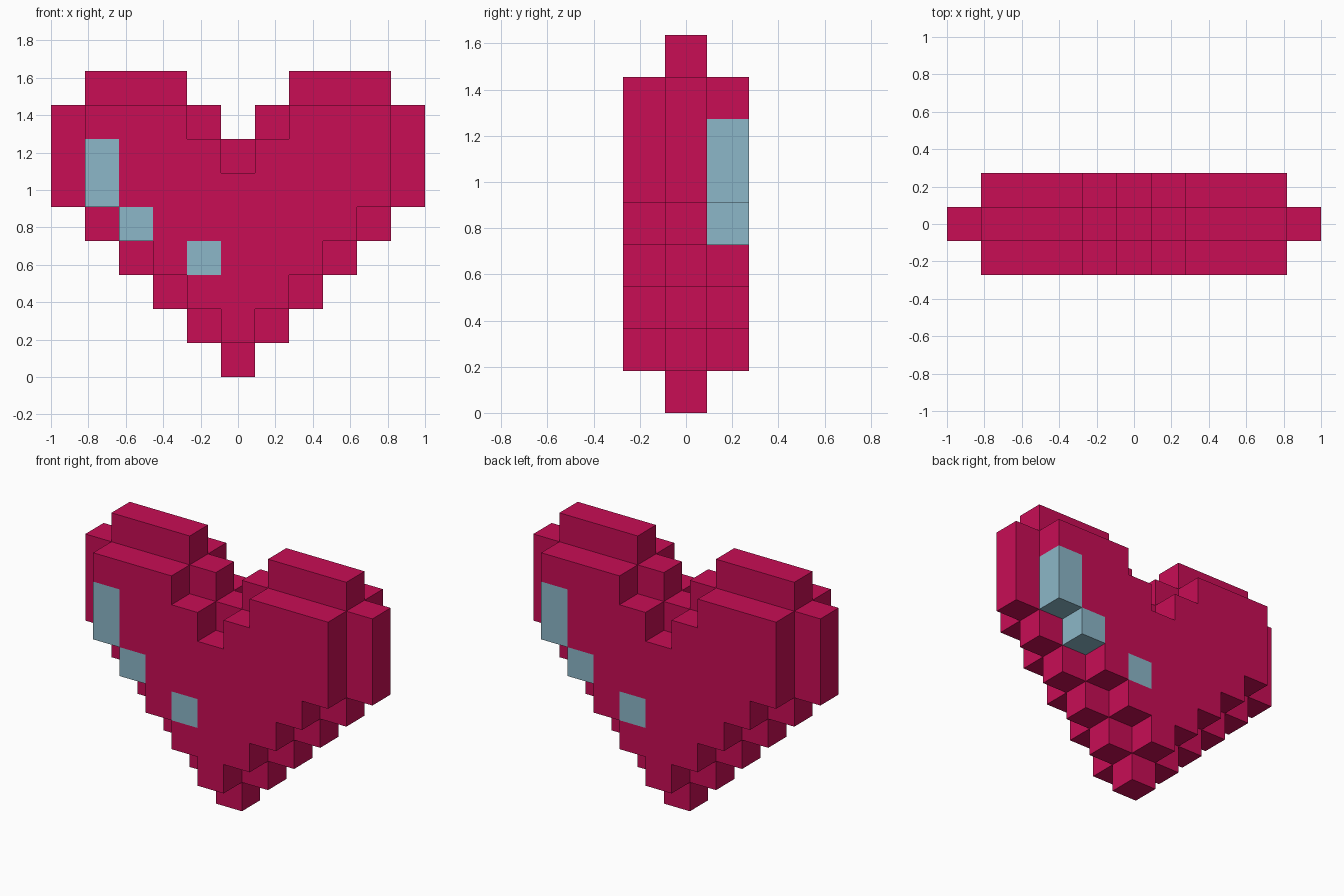
import bpy, bmesh
from mathutils import Vector

if "Cube" in bpy.data.objects:
    bpy.data.objects.remove(bpy.data.objects["Cube"])

U = 2 / 11  # block size


def material(name, rgb):
    m = bpy.data.materials.new(name)
    m.diffuse_color = (*rgb, 1)
    m.use_nodes = True
    m.node_tree.nodes["Principled BSDF"].inputs["Base Color"].default_value = m.diffuse_color
    return m


crimson = material("crimson", (0.578, 0.004, 0.091))
pale_blue = material("pale blue", (0.262, 0.474, 0.578))


# Heart outline in block columns (|x|) and rows (z)
def in_heart(x, z):
    x = abs(x)
    if z <= 5:
        return 0 <= z and x <= z
    return {6: x <= 5, 7: 1 <= x <= 5, 8: 2 <= x <= 4}.get(z, False)


# Outer layers are the outline shrunk by one block
def in_core(x, z):
    return all(in_heart(x + a, z + b)
               for a, b in ((0, 0), (1, 0), (-1, 0), (0, 1), (0, -1)))


solid = {(x, y, z) for x in range(-5, 6) for y in (-1, 0, 1) for z in range(9)
         if (in_heart(x, z) if y == 0 else in_core(x, z))}

# Highlight blocks, front and back (half-turn symmetric)
spots = [(-4, 5), (-4, 6), (-3, 4), (-1, 3)]
front = {(x, -1, z) for x, z in spots}
back = {(-x, 1, z) for x, z in spots}


# Build a part from blocks, keeping only faces open to the air
def blocks(name, cells, mat):
    bm = bmesh.new()
    for c in sorted(cells):
        centre = Vector((c[0], c[1], c[2] + 0.5))
        for axis in range(3):
            for sign in (-1, 1):
                n = Vector((0, 0, 0))
                n[axis] = sign
                if tuple(int(c[i] + n[i]) for i in range(3)) in solid:
                    continue
                u = Vector((0, 0, 0))
                u[(axis + 1) % 3] = 1
                v = n.cross(u)
                bm.faces.new([bm.verts.new((centre + (n + a * u + b * v) / 2) * U)
                              for a, b in ((-1, -1), (1, -1), (1, 1), (-1, 1))])
    bmesh.ops.remove_doubles(bm, verts=bm.verts, dist=1e-4)
    me = bpy.data.meshes.new(name)
    bm.to_mesh(me)
    bm.free()
    me.materials.append(mat)
    bpy.context.collection.objects.link(bpy.data.objects.new(name, me))


blocks("heart_body", solid - front - back, crimson)
blocks("front_highlight", front, pale_blue)
blocks("back_highlight", back, pale_blue)
